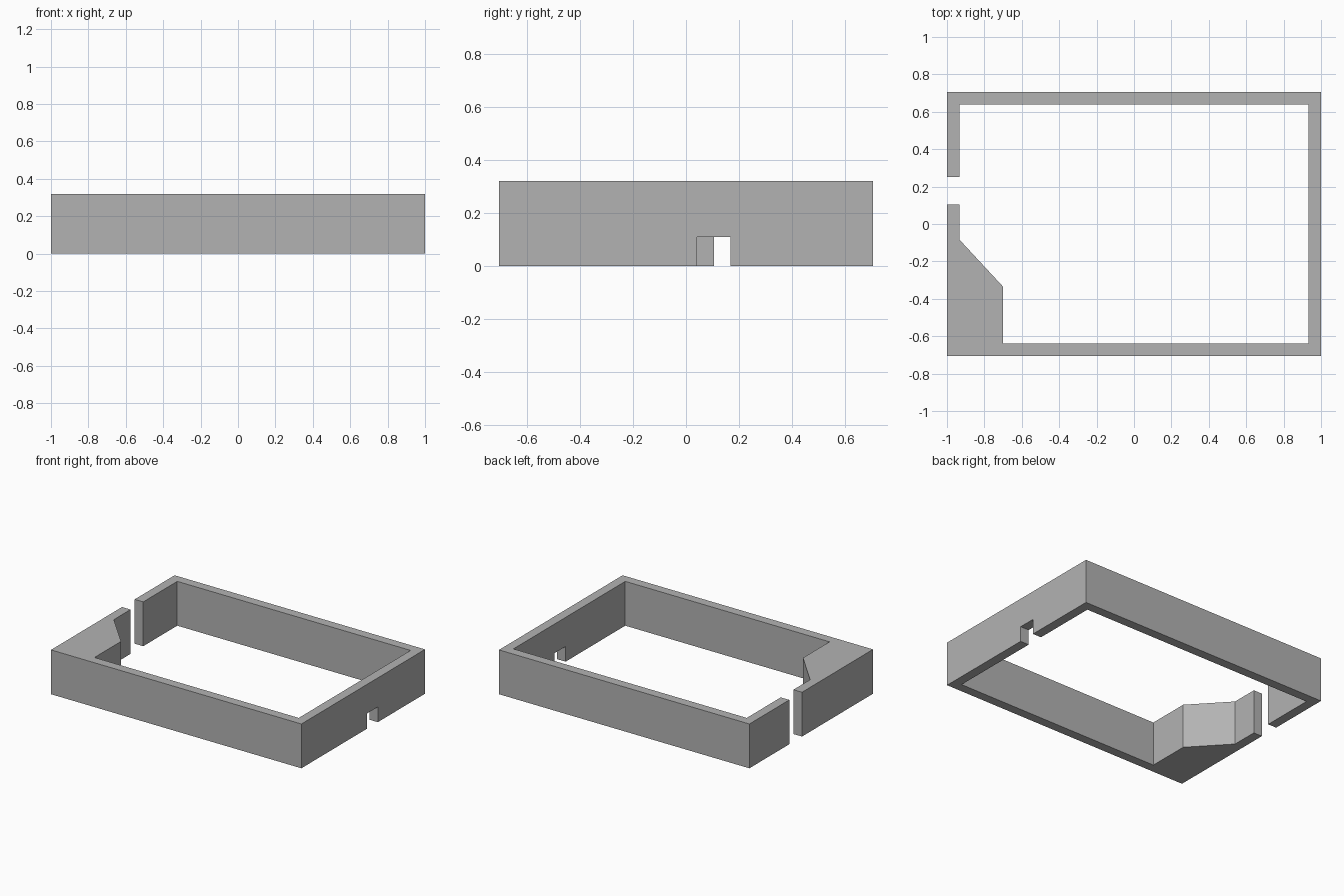
import bpy
import bmesh

HEIGHT = 0.32
HALF_X, HALF_Y = 1.0, 0.705
INNER_X, INNER_Y = 0.932, 0.638

old = bpy.data.objects.get("Cube")
if old:
    bpy.data.objects.remove(old, do_unlink=True)

grey = bpy.data.materials.new("plain_grey")
grey.use_nodes = True
colour = (0.45, 0.45, 0.45, 1)
grey.diffuse_color = colour
grey.node_tree.nodes["Principled BSDF"].inputs["Base Color"].default_value = colour


def extrude_outline(name, outline, bottom, top):
    """Make a solid prism from a plan outline."""
    bm = bmesh.new()
    face = bm.faces.new([bm.verts.new((x, y, bottom)) for x, y in outline])
    result = bmesh.ops.extrude_face_region(bm, geom=[face])
    verts = [v for v in result["geom"] if isinstance(v, bmesh.types.BMVert)]
    bmesh.ops.translate(bm, verts=verts, vec=(0, 0, top - bottom))
    bmesh.ops.recalc_face_normals(bm, faces=bm.faces)
    mesh = bpy.data.meshes.new(name)
    bm.to_mesh(mesh)
    bm.free()
    mesh.materials.append(grey)
    obj = bpy.data.objects.new(name, mesh)
    bpy.context.collection.objects.link(obj)
    return obj


# Wall ring, open at the gap, with the thick chamfered corner block
wall = extrude_outline("wall_frame", [
    (-HALF_X, 0.105), (-HALF_X, -HALF_Y), (HALF_X, -HALF_Y),
    (HALF_X, HALF_Y), (-HALF_X, HALF_Y), (-HALF_X, 0.25),
    (-INNER_X, 0.25), (-INNER_X, INNER_Y), (INNER_X, INNER_Y),
    (INNER_X, -INNER_Y), (-0.70, -INNER_Y), (-0.70, -0.335),
    (-INNER_X, -0.085), (-INNER_X, 0.105),
], 0, HEIGHT)

# Small doorway at the foot of the side wall
cutter = extrude_outline("doorway_cutter", [
    (0.85, 0.042), (1.1, 0.042), (1.1, 0.167), (0.85, 0.167),
], -0.1, 0.11)
cutter.hide_render = True
cutter.hide_viewport = True
cutter.display_type = 'WIRE'

doorway = wall.modifiers.new("doorway", 'BOOLEAN')
doorway.operation = 'DIFFERENCE'
doorway.solver = 'EXACT'
doorway.object = cutter
